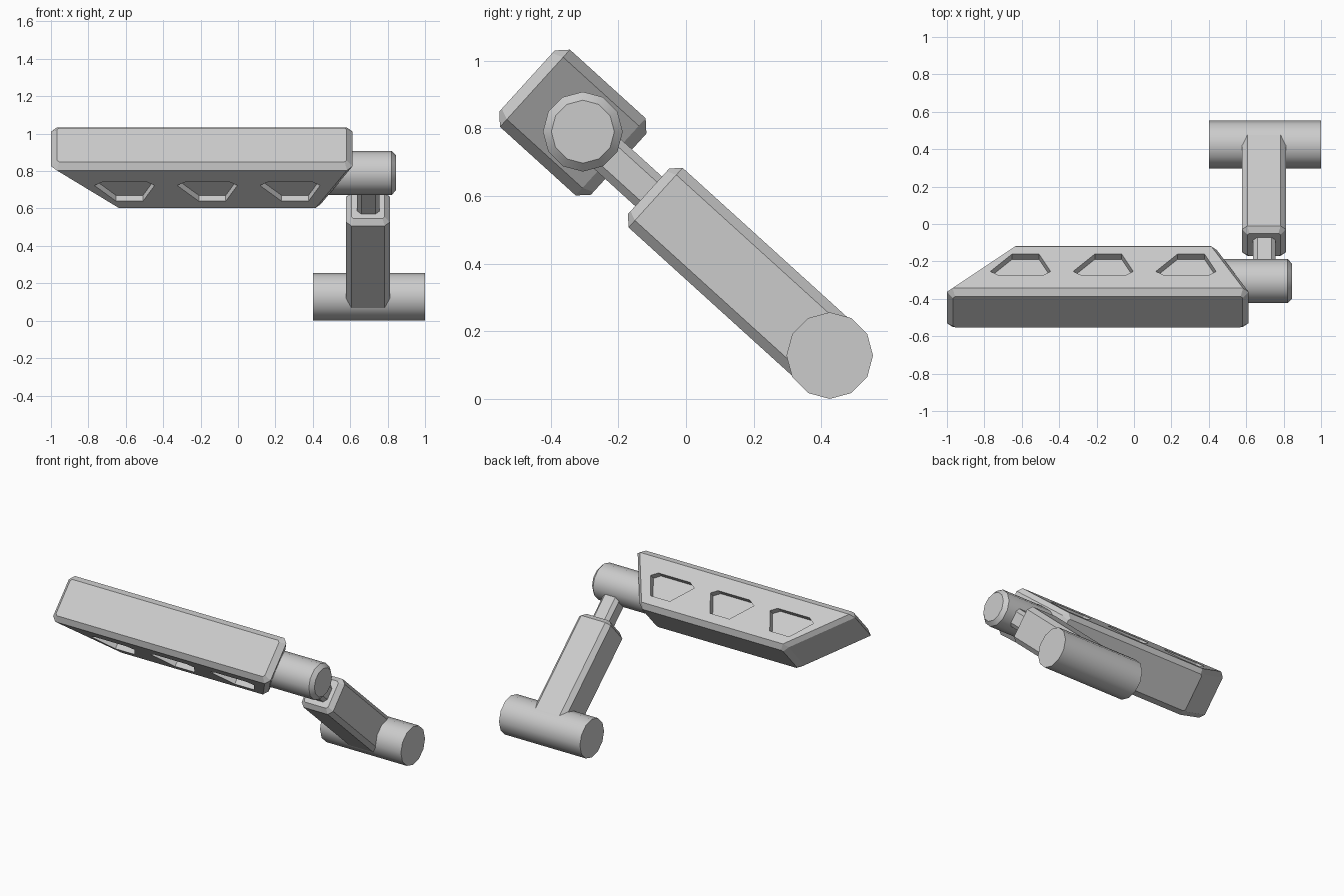
import bpy, bmesh, math
from mathutils import Matrix

if "Cube" in bpy.data.objects:
    bpy.data.objects.remove(bpy.data.objects["Cube"], do_unlink=True)

GREY = (0.6, 0.6, 0.6, 1)
grey = bpy.data.materials.new("plain_grey")
grey.use_nodes = True
grey.diffuse_color = GREY
grey.node_tree.nodes["Principled BSDF"].inputs["Base Color"].default_value = GREY

# Everything shares one tilt; local z runs up the arm, local y across it
TILT = math.radians(47.8)
FOOT = (0, 0.425, 0.128)
HEAD = (0, -0.305, 0.79)


def finish(name, bm, origin, tilt=TILT):
    bmesh.ops.recalc_face_normals(bm, faces=bm.faces)
    mesh = bpy.data.meshes.new(name)
    bm.to_mesh(mesh)
    bm.free()
    mesh.materials.append(grey)
    obj = bpy.data.objects.new(name, mesh)
    obj.location = origin
    obj.rotation_euler.x = tilt
    bpy.context.collection.objects.link(obj)
    return obj


def chamfered_box(x0, x1, half_y, z0, z1, side, rim):
    """Box with its long edges cut first, then the rims of both ends."""
    bm = bmesh.new()
    bmesh.ops.create_cube(bm, size=1)
    bmesh.ops.scale(bm, vec=(x1 - x0, 2 * half_y, z1 - z0), verts=bm.verts)
    bmesh.ops.translate(bm, vec=((x0 + x1) / 2, 0, (z0 + z1) / 2), verts=bm.verts)
    long_edges = [e for e in bm.edges if abs(e.verts[0].co.z - e.verts[1].co.z) > 1e-4]
    bmesh.ops.bevel(bm, geom=long_edges, offset=side, segments=1, affect='EDGES')
    rims = [e for e in bm.edges if abs(e.verts[0].co.z - e.verts[1].co.z) < 1e-4]
    bmesh.ops.bevel(bm, geom=rims, offset=rim, segments=1, affect='EDGES')
    return bm


def cylinder(name, radius, x0, x1, origin, end_bevel=0):
    bm = bmesh.new()
    turn = Matrix.Translation(((x0 + x1) / 2, 0, 0)) @ Matrix.Rotation(math.pi / 2, 4, 'Y')
    bmesh.ops.create_cone(bm, cap_ends=True, segments=12, radius1=radius,
                          radius2=radius, depth=x1 - x0, matrix=turn)
    if end_bevel:
        rim = [e for e in bm.edges if all(v.co.x > x1 - 1e-4 for v in e.verts)]
        bmesh.ops.bevel(bm, geom=rim, offset=end_bevel, segments=1, affect='EDGES')
    obj = finish(name, bm, origin, 0)
    bpy.ops.object.select_all(action='DESELECT')
    obj.select_set(True)
    bpy.context.view_layer.objects.active = obj
    bpy.ops.object.shade_smooth_by_angle(angle=math.radians(35))
    return obj


# Pivots, arm and rod
cylinder("foot_pivot", 0.128, 0.4, 1.0, FOOT)
cylinder("head_pivot", 0.118, 0.42, 0.845, HEAD, 0.024)
finish("arm", chamfered_box(0.578, 0.812, 0.119, 0, 0.723, 0.028, 0.028), FOOT)
finish("rod", chamfered_box(0.637, 0.757, 0.059, 0.65, 0.96, 0.022, 0.01), FOOT)

# Head: chamfered block narrowed towards the back
bm = chamfered_box(-1.0, 0.613, 0.154, -0.143, 0.223, 0.03, 0.032)
for v in bm.verts:
    if v.co.z < 0:
        v.co.x += 0.335 if v.co.x < -0.2 else -0.17
head = finish("head", bm, HEAD)

# Three pockets sunk into the upper and lower faces
POCKET = [(-0.723, 0.098), (-0.488, 0.098), (-0.446, 0.07),
          (-0.508, -0.055), (-0.652, -0.055), (-0.768, 0.07)]
cut = bmesh.new()
for side in (-1, 1):
    for i in range(3):
        ring = [cut.verts.new((x + i * 0.4425, side * 0.112, z)) for x, z in POCKET]
        face = cut.faces.new(ring)
        out = bmesh.ops.extrude_face_region(cut, geom=[face])["geom"]
        bmesh.ops.translate(cut, vec=(0, side * 0.1, 0),
                            verts=[g for g in out if isinstance(g, bmesh.types.BMVert)])
cutter = finish("pocket_cutter", cut, HEAD)
cutter.hide_render = True

mod = head.modifiers.new("pockets", 'BOOLEAN')
mod.operation = 'DIFFERENCE'
mod.solver = 'EXACT'
mod.object = cutter
bpy.ops.object.select_all(action='DESELECT')
head.select_set(True)
bpy.context.view_layer.objects.active = head
bpy.ops.object.modifier_apply(modifier=mod.name)
bpy.data.objects.remove(cutter, do_unlink=True)
